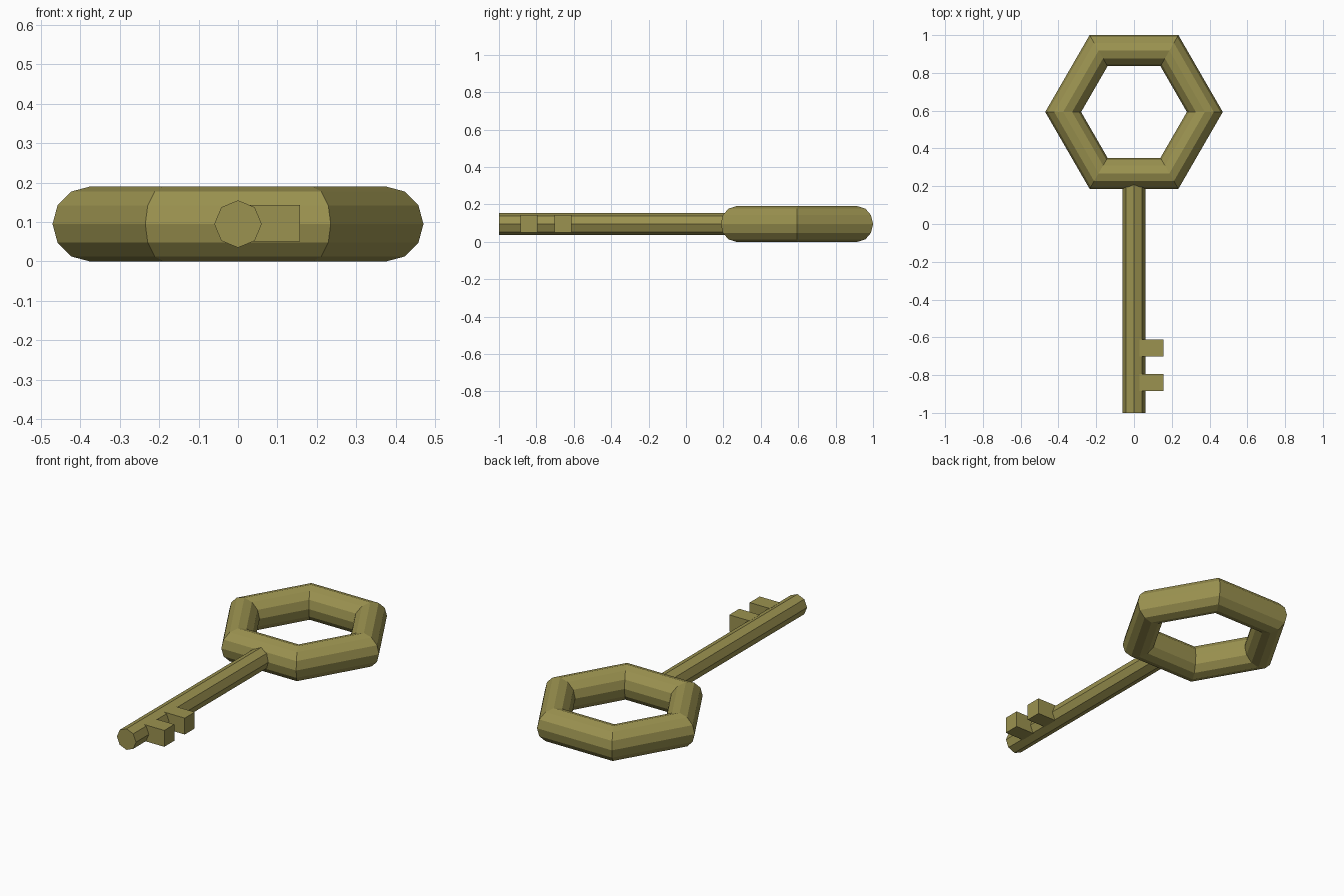
import bpy, math

if "Cube" in bpy.data.objects:
    bpy.data.objects.remove(bpy.data.objects["Cube"])

mat = bpy.data.materials.new("old_brass")
mat.diffuse_color = (0.33, 0.29, 0.08, 1)
mat.use_nodes = True
mat.node_tree.nodes["Principled BSDF"].inputs["Base Color"].default_value = mat.diffuse_color

MID_Z = 0.095


def finish(name):
    ob = bpy.context.object
    ob.name = name
    ob.data.materials.append(mat)
    bpy.ops.object.shade_flat()
    return ob


# Hexagonal bow (handle ring), corners pointing along x
bpy.ops.mesh.primitive_torus_add(
    major_segments=6, minor_segments=12, major_radius=0.375,
    minor_radius=0.095, location=(0, 0.593, MID_Z))
finish("bow")

# Octagonal shaft, running from the tip into the bow
y0, y1 = -1.0, 0.25
bpy.ops.mesh.primitive_cylinder_add(
    vertices=8, radius=0.06, depth=y1 - y0,
    location=(0, (y0 + y1) / 2, MID_Z), rotation=(math.pi / 2, 0, 0))
finish("shaft")

# Two square teeth on the +x side
x0, x1 = 0.03, 0.157
for i, y in enumerate((-0.657, -0.84)):
    bpy.ops.mesh.primitive_cube_add(size=1, location=((x0 + x1) / 2, y, MID_Z + 0.002))
    tooth = finish(f"tooth_{i + 1}")
    tooth.scale = (x1 - x0, 0.09, 0.093)
